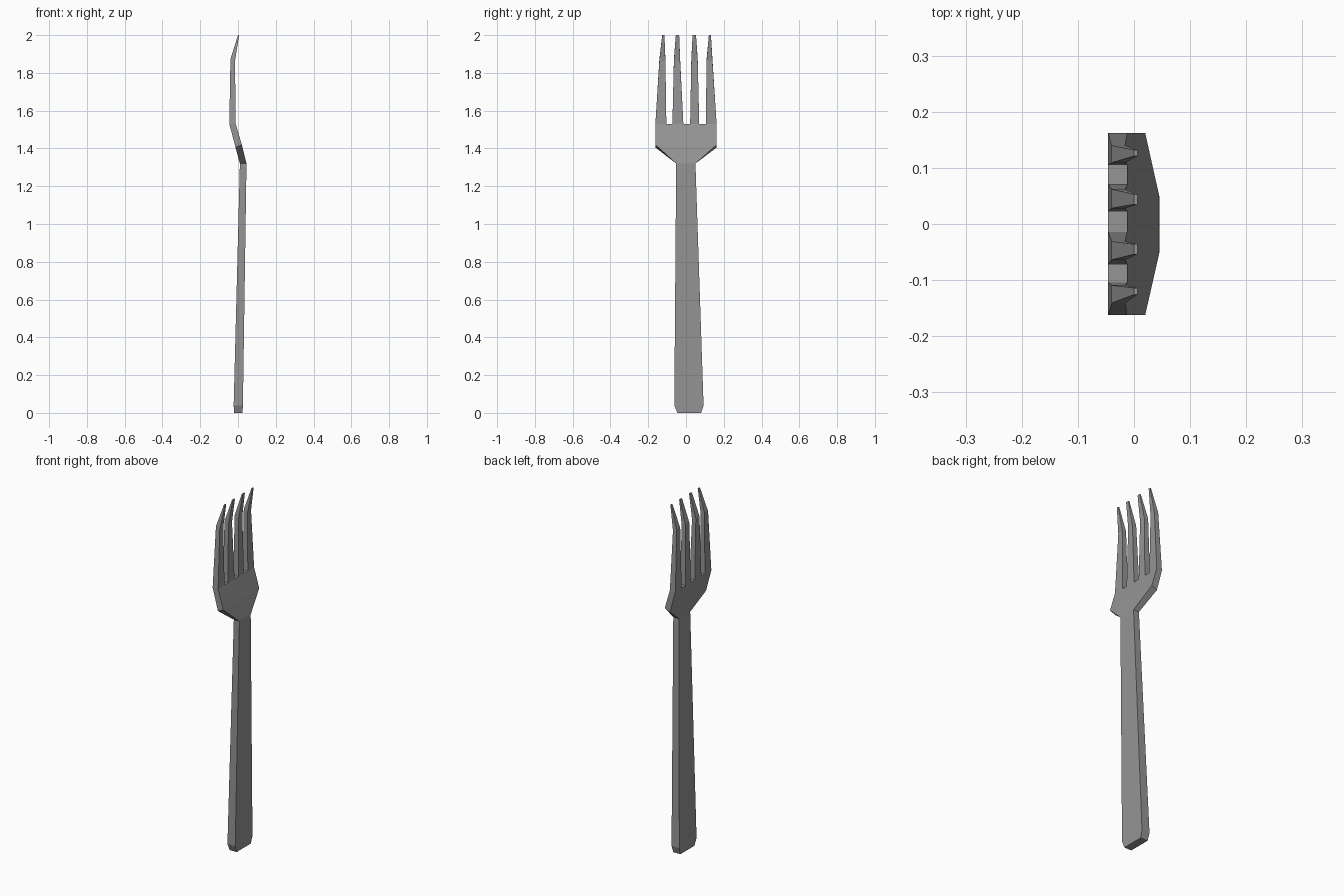
import bpy, bmesh

if "Cube" in bpy.data.objects:
    bpy.data.objects.remove(bpy.data.objects["Cube"])

bm = bmesh.new()


def ring(back, front, y0, y1):
    """Four-sided section; back and front are (x, z) pairs."""
    (xb, zb), (xf, zf) = back, front
    return [bm.verts.new(p) for p in
            ((xb, y0, zb), (xf, y0, zf), (xf, y1, zf), (xb, y1, zb))]


def bridge(a, b):
    for i in range(4):
        j = (i + 1) % 4
        bm.faces.new((a[i], a[j], b[j], b[i]))


# Handle: bevelled butt tapering up to the neck, then flaring to the shoulders
sections = [
    ring((-0.021, 0.0), (0.024, 0.0), -0.046, 0.080),
    ring((-0.023, 0.04), (0.026, 0.04), -0.062, 0.093),
    ring((0.010, 1.32), (0.045, 1.32), -0.052, 0.050),
    ring((-0.013, 1.405), (0.020, 1.42), -0.162, 0.162),
]
bm.faces.new(sections[0][::-1])
for a, b in zip(sections, sections[1:]):
    bridge(a, b)
shoulder = sections[-1]

# Tines: (root, bend, tip) y ranges, each lofted upward
tines = [
    ((-0.162, -0.104), (-0.141, -0.109), (-0.126, -0.114)),
    ((-0.072, -0.014), (-0.064, -0.031), (-0.054, -0.036)),
    ((0.022, 0.070), (0.028, 0.062), (0.035, 0.053)),
    ((0.105, 0.162), (0.109, 0.140), (0.121, 0.132)),
]
levels = [((-0.046, 1.53), (-0.012, 1.53)),
          ((-0.040, 1.872), (-0.016, 1.862)),
          ((0.0, 2.0), (0.006, 2.0))]
roots = []
for spans in tines:
    rings = [ring(b, f, *s) for (b, f), s in zip(levels, spans)]
    bridge(rings[0], rings[1])
    bridge(rings[1], rings[2])
    bm.faces.new(rings[2])
    roots.append(rings[0])

# Palm plate joining the shoulders to the tine roots
front = [v for r in roots for v in (r[1], r[2])]
back = [v for r in roots for v in (r[0], r[3])]
bm.faces.new([shoulder[2], shoulder[1]] + front)
bm.faces.new([shoulder[3], shoulder[0]] + back)
bm.faces.new((shoulder[0], shoulder[1], front[0], back[0]))
bm.faces.new((shoulder[2], shoulder[3], back[-1], front[-1]))
for i in (1, 3, 5):  # floors of the slots
    bm.faces.new((back[i], front[i], front[i + 1], back[i + 1]))

bmesh.ops.recalc_face_normals(bm, faces=bm.faces[:])
mesh = bpy.data.meshes.new("fork")
bm.to_mesh(mesh)
bm.free()

# Dark grey metal
metal = bpy.data.materials.new("dark_metal")
metal.diffuse_color = (0.30, 0.30, 0.30, 1.0)
metal.use_nodes = True
metal.node_tree.nodes["Principled BSDF"].inputs["Base Color"].default_value = metal.diffuse_color
mesh.materials.append(metal)
fork = bpy.data.objects.new("fork", mesh)
bpy.context.collection.objects.link(fork)
